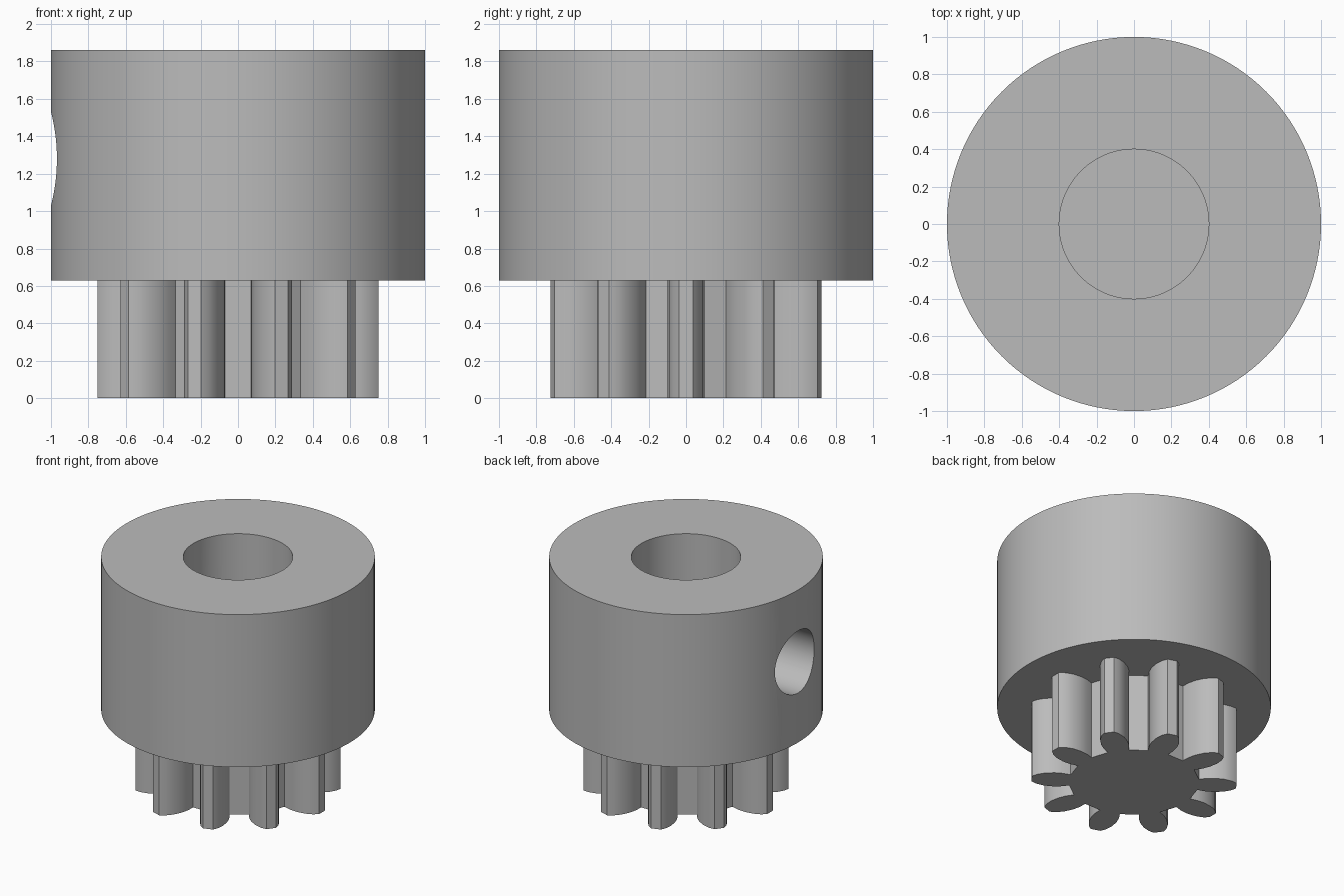
import bpy
import bmesh
import math
from mathutils import Matrix

cube = bpy.data.objects.get("Cube")
if cube:
    bpy.data.objects.remove(cube, do_unlink=True)

GEAR_TOP = 0.63
BODY_TOP = 1.86
TEETH = 10

metal = bpy.data.materials.new("grey metal")
metal.use_nodes = True
colour = (0.5, 0.5, 0.5, 1)
metal.diffuse_color = colour
metal.node_tree.nodes["Principled BSDF"].inputs["Base Color"].default_value = colour


def make_object(name, bm):
    bmesh.ops.recalc_face_normals(bm, faces=bm.faces)
    mesh = bpy.data.meshes.new(name)
    bm.to_mesh(mesh)
    bm.free()
    mesh.materials.append(metal)
    obj = bpy.data.objects.new(name, mesh)
    bpy.context.collection.objects.link(obj)
    return obj


def cylinder(name, radius, depth, matrix, segments=96):
    bm = bmesh.new()
    bmesh.ops.create_cone(bm, cap_ends=True, segments=segments, radius1=radius,
                          radius2=radius, depth=depth, matrix=matrix)
    return make_object(name, bm)


def smooth(obj, degrees):
    bpy.ops.object.select_all(action="DESELECT")
    obj.select_set(True)
    bpy.context.view_layer.objects.active = obj
    bpy.ops.object.shade_smooth_by_angle(angle=math.radians(degrees))


def cut(obj, cutter):
    mod = obj.modifiers.new("cut", "BOOLEAN")
    mod.operation = "DIFFERENCE"
    mod.solver = "EXACT"
    mod.object = cutter
    bpy.context.view_layer.objects.active = obj
    bpy.ops.object.modifier_apply(modifier=mod.name)
    bpy.data.objects.remove(cutter, do_unlink=True)


# Hub with its bore and the radial screw hole on the right
height = BODY_TOP - GEAR_TOP
middle = Matrix.Translation((0, 0, GEAR_TOP + height / 2))
hub = cylinder("hub", 1, height, middle, 128)
cut(hub, cylinder("bore_cutter", 0.4, height + 0.4, middle))
side = Matrix.Translation((-0.75, 0, 1.28)) @ Matrix.Rotation(math.pi / 2, 4, "Y")
cut(hub, cylinder("screw_hole_cutter", 0.25, 1.1, side, 64))
smooth(hub, 30)

# Pinion: one half-tooth outline, mirrored and repeated; its top closes the bore
half_tooth = [(0.469, 0.078), (0.53, 0.095), (0.59, 0.1),
              (0.66, 0.09), (0.715, 0.067), (0.75, 0.037)]
tooth = [(r, -w) for r, w in half_tooth] + [(r, w) for r, w in reversed(half_tooth)]
bm = bmesh.new()
outline = []
for i in range(TEETH):
    a = 2 * math.pi * i / TEETH
    for r, w in tooth:
        outline.append(bm.verts.new((r * math.cos(a) - w * math.sin(a),
                                     r * math.sin(a) + w * math.cos(a), 0)))
base = bm.faces.new(outline)
extruded = bmesh.ops.extrude_face_region(bm, geom=[base], use_keep_orig=True)
bmesh.ops.translate(bm, vec=(0, 0, GEAR_TOP),
                    verts=[v for v in extruded["geom"] if isinstance(v, bmesh.types.BMVert)])
pinion = make_object("pinion", bm)
smooth(pinion, 28)
